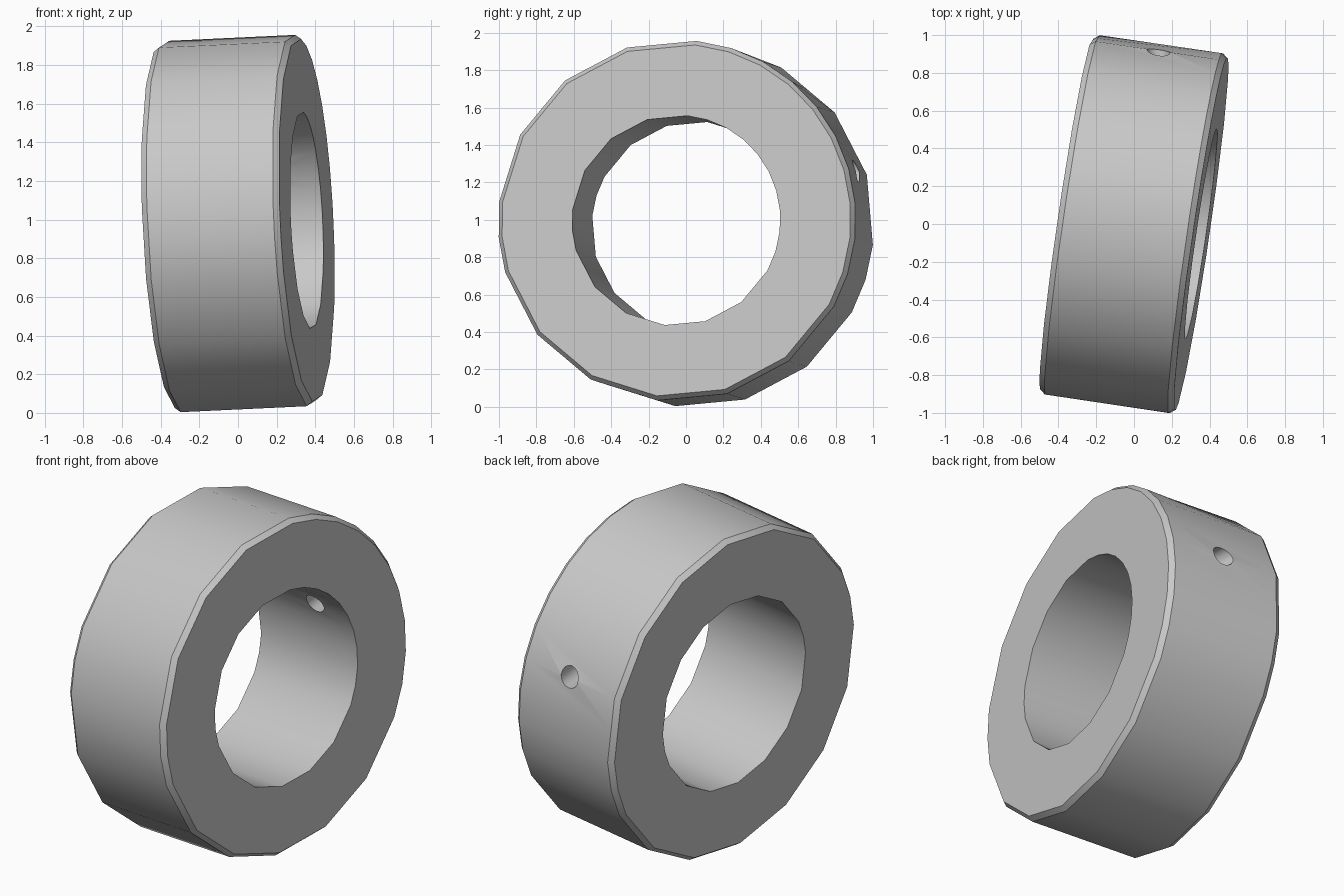
import bpy, bmesh, math
from mathutils import Matrix, Vector

cube = bpy.data.objects.get("Cube")
if cube:
    bpy.data.objects.remove(cube, do_unlink=True)

SIDES = 16
CHORD = math.cos(math.pi / SIDES)
# Half steps that round the walls: (step, rounder at -x end, rounder at +x end)
EXTRA = [(0.5, False, True), (1.5, False, True), (2.5, False, True), (6.5, True, False),
         (7.5, False, True), (14.5, True, True), (15.5, False, True)]
PHASE = math.radians(16.6)
HALF = 0.36           # half width of the collar
OUTER, FACE, BORE = 0.967, 0.944, 0.563
CHAMFER = 0.03
PIN = 0.06            # radius of the pin hole

# Tilted frame: local x runs along the bore
axis = Vector((1, -0.148, 0.047)).normalized()
across = Vector((0, 0, 1)).cross(axis).normalized()
up = axis.cross(across)
frame = Matrix((axis, across, up)).transposed().to_4x4()
frame.translation = (0, 0, 0.98)

steel = bpy.data.materials.new("plain_grey")
steel.use_nodes = True
grey = (0.58, 0.58, 0.58, 1)
steel.diffuse_color = grey
steel.node_tree.nodes["Principled BSDF"].inputs["Base Color"].default_value = grey


def make_object(name, bm):
    bmesh.ops.recalc_face_normals(bm, faces=bm.faces)
    mesh = bpy.data.meshes.new(name)
    bm.to_mesh(mesh)
    bm.free()
    mesh.materials.append(steel)
    obj = bpy.data.objects.new(name, mesh)
    bpy.context.collection.objects.link(obj)
    return obj


# Collar: closed chamfered section revolved around the bore
section = [(-HALF, BORE), (-HALF, FACE), (CHAMFER - HALF, OUTER),
           (HALF - CHAMFER, OUTER), (HALF, FACE), (HALF, BORE)]
bm = bmesh.new()
rings = []
for step, low_round, high_round in sorted([(i, True, True) for i in range(SIDES)] + EXTRA):
    a = PHASE + step * math.tau / SIDES
    ring = []
    for x, r in section:
        if not (high_round if x > 0 else low_round):
            r *= CHORD
        ring.append(bm.verts.new((x, r * math.cos(a), r * math.sin(a))))
    rings.append(ring)
for ring, after in zip(rings, rings[1:] + rings[:1]):
    for j in range(len(section)):
        k = (j + 1) % len(section)
        bm.faces.new((ring[j], ring[k], after[k], after[j]))
bm.transform(frame)
collar = make_object("collar", bm)

# Cutter for the slanted pin hole through one wall
inner_end = Vector((0.18, 0.5, 1.26))
outer_end = Vector((0.13, 0.91, 1.26))
direction = (outer_end - inner_end).normalized()
aim = direction.to_track_quat('Z', 'Y').to_matrix().to_4x4()
place = Matrix.Translation((inner_end + outer_end) / 2) @ aim
bm = bmesh.new()
bmesh.ops.create_cone(bm, cap_ends=True, segments=16, radius1=PIN, radius2=PIN,
                      depth=0.7, matrix=place)
cutter = make_object("pin_hole_cutter", bm)
cutter.hide_render = True

cut = collar.modifiers.new("pin_hole", 'BOOLEAN')
cut.operation = 'DIFFERENCE'
cut.solver = 'EXACT'
cut.object = cutter
bpy.ops.object.select_all(action='DESELECT')
bpy.context.view_layer.objects.active = collar
collar.select_set(True)
bpy.ops.object.modifier_apply(modifier=cut.name)
bpy.data.objects.remove(cutter, do_unlink=True)

# Smooth walls, crisp rims
bpy.ops.object.shade_smooth_by_angle(angle=math.radians(30))
